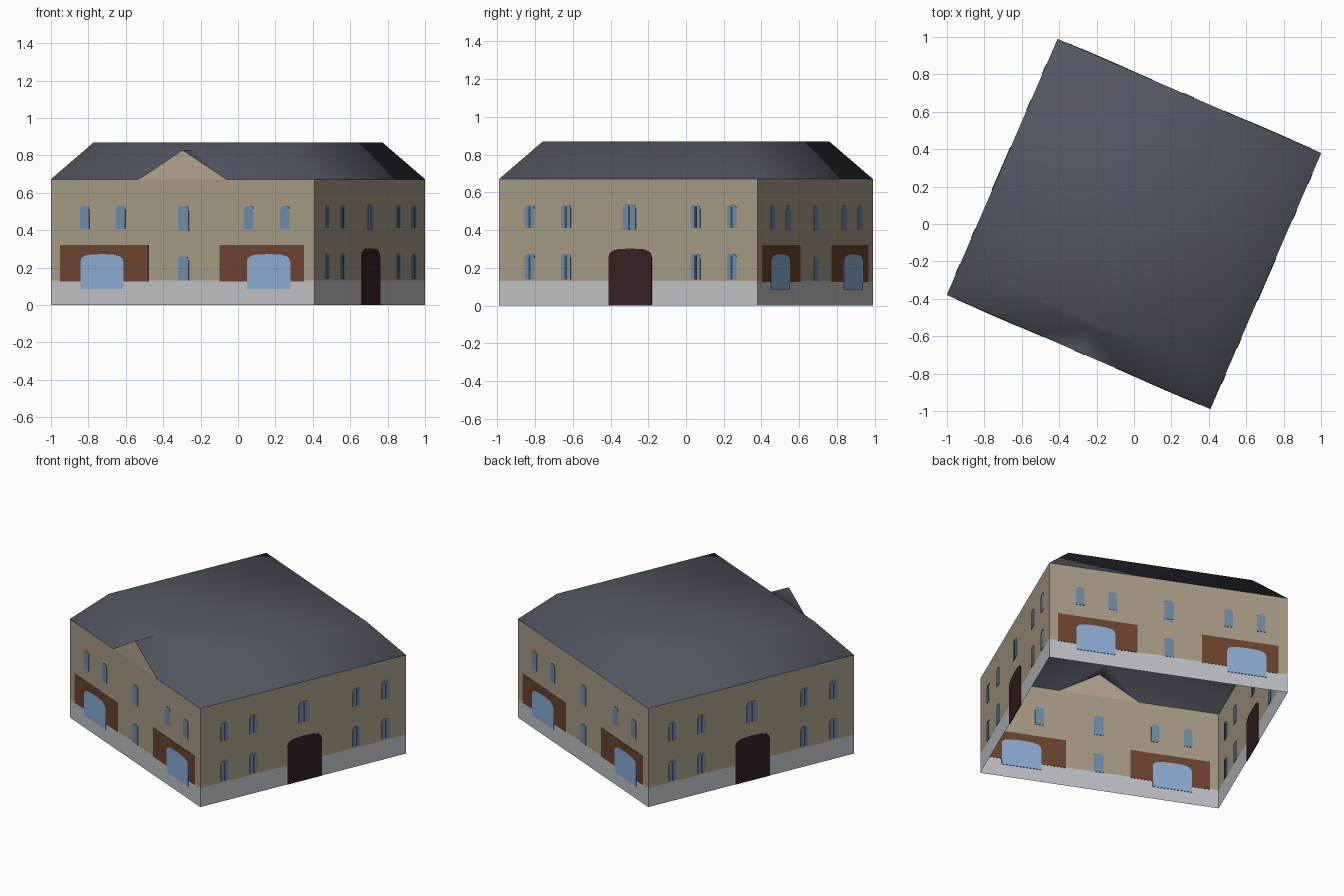
import bpy, bmesh, math
from mathutils import Matrix

if "Cube" in bpy.data.objects:
    bpy.data.objects.remove(bpy.data.objects["Cube"])

HX, HY = 0.768, 0.746              # half size of the plan
Z_BASE, Z_EAVE, Z_TOP = 0.13, 0.672, 0.87
INSET = 0.175                      # run of the roof slopes
TURN = Matrix.Rotation(math.radians(-23.4), 4, 'Z')


def material(name, r, g, b):
    lin = [((c / 255 + 0.055) / 1.055) ** 2.4 for c in (r, g, b)]
    m = bpy.data.materials.new(name)
    m.diffuse_color = (*lin, 1)
    m.use_nodes = True
    m.node_tree.nodes["Principled BSDF"].inputs["Base Color"].default_value = m.diffuse_color
    return m


STONE = material("grey stone", 190, 192, 198)
PLASTER = material("tan plaster", 167, 154, 132)
GABLE = material("light tan", 180, 163, 140)
SLATE = material("blue slate", 82, 86, 98)
BRICK = material("brown brick", 110, 66, 45)
GLASS = material("pale blue glass", 138, 171, 210)
PANE = material("dull blue pane", 112, 139, 168)
DOOR = material("dark door", 54, 32, 35)
BAR = material("dark bar", 62, 76, 92)


def build(name, verts, faces, mat, smooth=False, matrix=TURN):
    me = bpy.data.meshes.new(name)
    me.from_pydata(verts, [], faces)
    me.materials.append(mat)
    bm = bmesh.new()
    bm.from_mesh(me)
    bmesh.ops.recalc_face_normals(bm, faces=bm.faces)
    bm.to_mesh(me)
    bm.free()
    for p in me.polygons:
        p.use_smooth = smooth
    ob = bpy.data.objects.new(name, me)
    ob.matrix_world = matrix
    bpy.context.collection.objects.link(ob)
    return ob


def ring(z, inset=0.0):
    x, y = HX - inset, HY - inset
    return [(-x, -y, z), (x, -y, z), (x, y, z), (-x, y, z)]


# Open wall bands: stone base and plaster storeys
band = [(i, (i + 1) % 4, (i + 1) % 4 + 4, i + 4) for i in range(4)]
build("stone_base", ring(0) + ring(Z_BASE), band, STONE)
build("walls", ring(Z_BASE) + ring(Z_EAVE), band, PLASTER)

# Flat-topped hip roof with a small cross gable opened into the front slope
GW, GZ = 0.256, 0.828
depth = (GZ - Z_EAVE) / (Z_TOP - Z_EAVE) * INSET
left, right, peak = (-GW, -HY, Z_EAVE), (GW, -HY, Z_EAVE), (0, -HY, GZ)
roof_verts = ring(Z_EAVE) + ring(Z_TOP, INSET) + [left, right, peak, (0, -HY + depth, GZ)]
roof_faces = band[1:] + [(4, 5, 6, 7),
                         (0, 8, 11, 4), (9, 1, 5, 11), (11, 5, 4),
                         (8, 10, 11), (10, 9, 11)]
build("roof", roof_verts, roof_faces, SLATE, smooth=True)
build("gable_front", [left, right, peak], [(0, 1, 2)], GABLE)


def plate(name, wall, s, w, z0, z1, rise, mat, half):
    """Thin plate with a rounded top, straddling one of the four walls."""
    d = HX if wall % 2 else HY
    outline = [(s - w / 2, z0), (s + w / 2, z0)]
    if rise:
        for i in range(9):
            a = math.pi * i / 8
            c, q = math.cos(a), math.sin(a)
            outline.append((s + w / 2 * math.copysign(abs(c) ** 0.6, c),
                            z1 - rise + rise * abs(q) ** 0.8))
    else:
        outline += [(s + w / 2, z1), (s - w / 2, z1)]
    n = len(outline)
    verts = [(x, -d - half, z) for x, z in outline] + [(x, -d + half, z) for x, z in outline]
    faces = [tuple(range(n)), tuple(range(2 * n - 1, n - 1, -1))]
    faces += [(i, i + n, (i + 1) % n + n, (i + 1) % n) for i in range(n)]
    build(name, verts, faces, mat,
          matrix=TURN @ Matrix.Rotation(wall * math.pi / 2, 4, 'Z'))


COLS = (-0.57, -0.36, 0.005, 0.387, 0.597)

# Front and back: brick panels with wide windows, five upper windows, one lower
for wall in (0, 2):
    for p0, p1, w0, w1 in ((-0.713, -0.2, -0.594, -0.343), (0.215, 0.708, 0.376, 0.63)):
        plate("brick_panel", wall, (p0 + p1) / 2, p1 - p0, 0.125, 0.322, 0, BRICK, 0.002)
        plate("wide_window", wall, (w0 + w1) / 2, w1 - w0, 0.085, 0.272, 0.04, GLASS, 0.0035)
    for s in COLS:
        mid = s == COLS[2]
        plate("upper_window", wall, s, 0.062 if mid else 0.054,
              0.395 if mid else 0.405, 0.53, 0.025, PANE, 0.003)
    plate("lower_window", wall, COLS[2], 0.062, 0.13, 0.262, 0.025, PANE, 0.003)

# Left and right: arched door with barred windows around it
for wall in (1, 3):
    plate("door", wall, 0.01, 0.25, 0.0, 0.303, 0.05, DOOR, 0.003)
    for s in COLS:
        mid = s == COLS[2]
        rows = [(0.40, 0.54)] if mid else [(0.412, 0.535), (0.14, 0.275)]
        for z0, z1 in rows:
            plate("side_window", wall, s, 0.075 if mid else 0.056, z0, z1, 0.025, PANE, 0.003)
            plate("window_bar", wall, s, 0.012, z0, z1 - 0.01, 0, BAR, 0.004)
